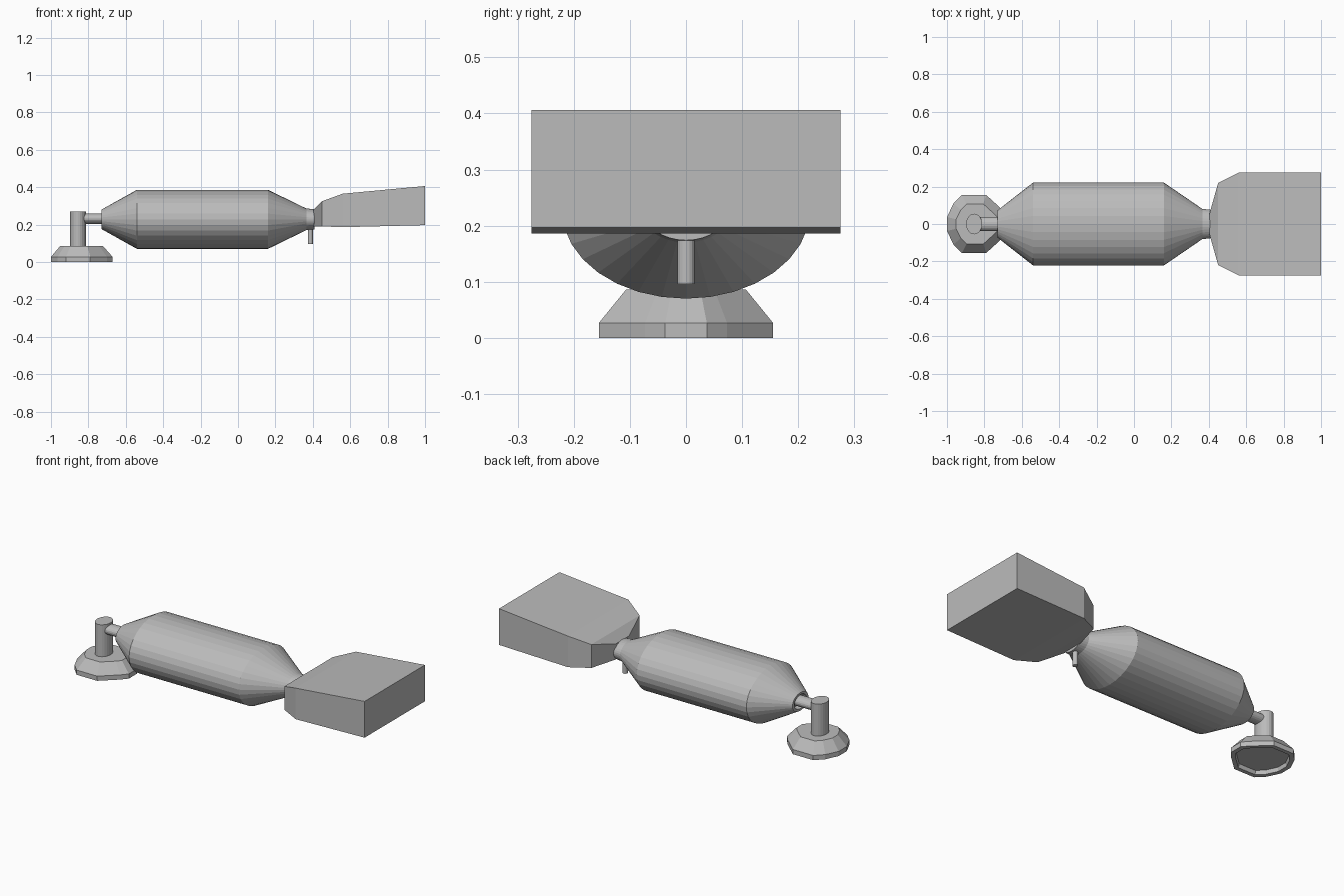
import bpy, math

if "Cube" in bpy.data.objects:
    bpy.data.objects.remove(bpy.data.objects["Cube"])

grey = bpy.data.materials.new("light_grey")
grey.diffuse_color = (0.5, 0.5, 0.5, 1)
grey.use_nodes = True
grey.node_tree.nodes["Principled BSDF"].inputs["Base Color"].default_value = grey.diffuse_color


def loft(name, rings, smooth=0):
    """Skin a list of equal-length point rings and cap both ends."""
    n = len(rings[0])
    verts = [p for r in rings for p in r]
    faces = [tuple(range(n))[::-1],
             tuple(range((len(rings) - 1) * n, len(rings) * n))]
    for k in range(len(rings) - 1):
        for i in range(n):
            j = (i + 1) % n
            faces.append((k * n + i, k * n + j, (k + 1) * n + j, (k + 1) * n + i))
    mesh = bpy.data.meshes.new(name)
    mesh.from_pydata(verts, [], faces)
    mesh.validate()
    mesh.materials.append(grey)
    ob = bpy.data.objects.new(name, mesh)
    bpy.context.collection.objects.link(ob)
    # consistent outward normals
    bpy.context.view_layer.objects.active = ob
    ob.select_set(True)
    bpy.ops.object.mode_set(mode='EDIT')
    bpy.ops.mesh.select_all(action='SELECT')
    bpy.ops.mesh.normals_make_consistent(inside=False)
    bpy.ops.object.mode_set(mode='OBJECT')
    ob.select_set(False)
    return ob


def ring_x(x, r, zc, stretch, n=32):
    """Ellipse around the x axis, wider in y by stretch."""
    return [(x, r * stretch * math.cos(2 * math.pi * i / n),
             zc + r * math.sin(2 * math.pi * i / n)) for i in range(n)]


def ring_z(x, z, rx, ry, n=24):
    """Ellipse around a vertical axis."""
    return [(x + rx * math.cos(2 * math.pi * i / n),
             ry * math.sin(2 * math.pi * i / n), z) for i in range(n)]


# Main canister: tapered barrel with neck and a recessed mouth on the left
barrel = [(-0.70, 0.036), (-0.73, 0.04), (-0.73, 0.052), (-0.54, 0.158),
          (0.16, 0.158), (0.365, 0.058), (0.41, 0.054)]
loft("canister", [ring_x(x, r, 0.228, 1.4) for x, r in barrel])

# Pipe joining canister and post
loft("side_pipe", [ring_x(x, 0.028, 0.232, 1.35, 20) for x in (-0.86, -0.69)])

# Upright post
loft("post", [ring_z(-0.855, z, 0.043, 0.055) for z in (0.06, 0.27)])

# Flared foot: faceted, hollow underneath
half = [(-1.0, 0.037), (-0.965, 0.11), (-0.92, 0.155),
        (-0.79, 0.155), (-0.70, 0.073), (-0.67, 0.037)]
outline = half + [(x, -y) for x, y in reversed(half)]


def foot_ring(scale, z):
    return [(-0.84 + (x + 0.84) * scale, y * scale, z) for x, y in outline]


loft("flared_foot", [foot_ring(0.82, 0.022), foot_ring(0.85, 0), foot_ring(1, 0),
                     foot_ring(1, 0.027), foot_ring(0.69, 0.086)])

# Small outlet under the neck
loft("outlet", [ring_z(0.387, z, 0.0135, 0.0155, 16) for z in (0.096, 0.2)])

# Boxy bag: x, half width, bottom, top
sections = [(0.405, 0.06, 0.19, 0.28), (0.45, 0.22, 0.19, 0.325),
            (0.56, 0.275, 0.186, 0.365), (1.0, 0.275, 0.197, 0.406)]
loft("bag", [[(x, -w, b), (x, w, b), (x, w, t), (x, -w, t)]
             for x, w, b, t in sections])
